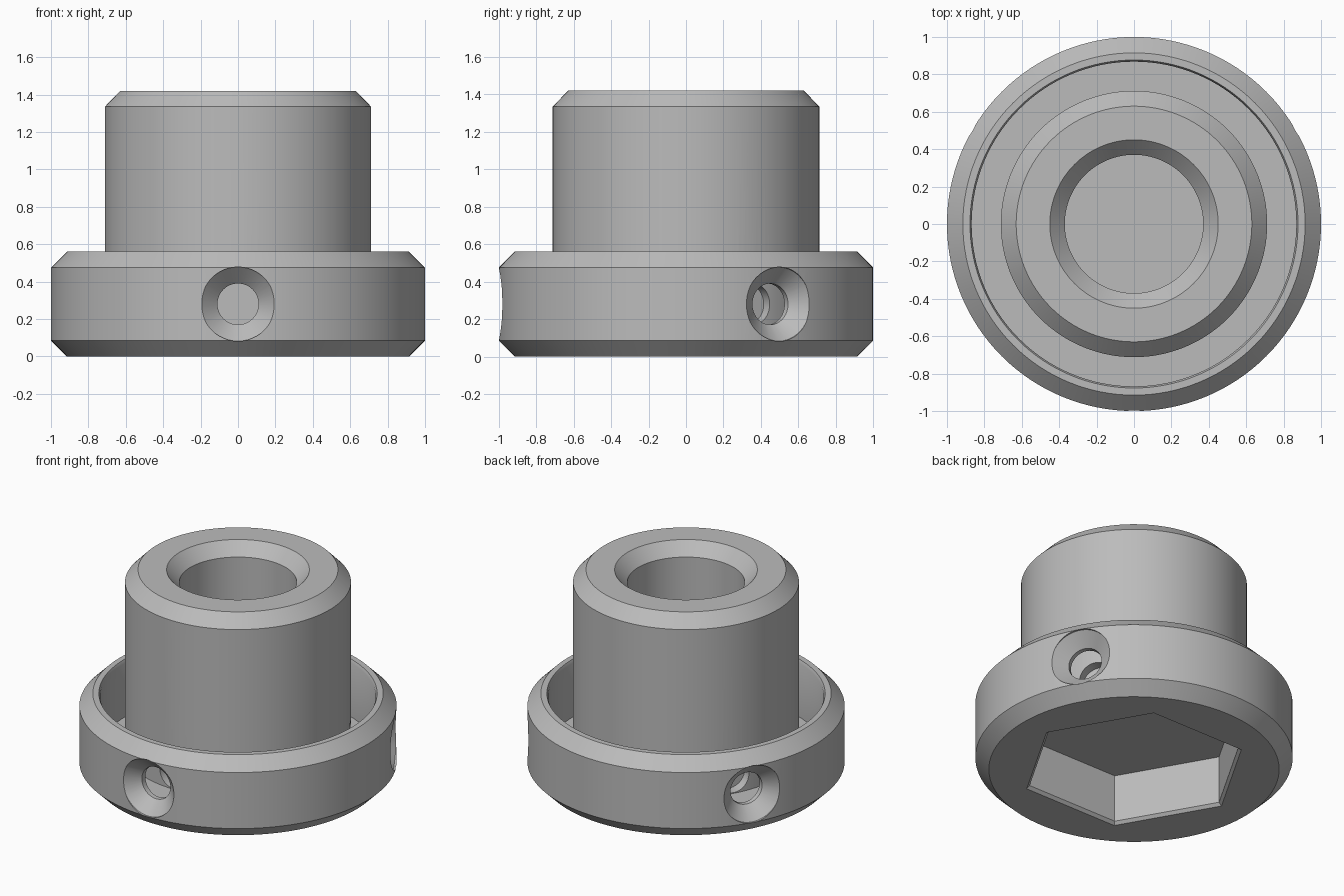
import bpy, bmesh, math
from mathutils import Matrix

cube = bpy.data.objects.get("Cube")
if cube:
    bpy.data.objects.remove(cube, do_unlink=True)

grey = bpy.data.materials.new("machined grey")
grey.use_nodes = True
colour = (0.5, 0.5, 0.5, 1)
grey.diffuse_color = colour
grey.node_tree.nodes["Principled BSDF"].inputs["Base Color"].default_value = colour


def lathe(name, profile, sides, matrix=Matrix()):
    """Revolve a (radius, height) profile about the z axis into a closed solid."""
    bm = bmesh.new()
    verts = [bm.verts.new((r, 0, z)) for r, z in profile]
    edges = [bm.edges.new(pair) for pair in zip(verts, verts[1:])]
    bmesh.ops.spin(bm, geom=verts + edges, cent=(0, 0, 0), axis=(0, 0, 1),
                   angle=math.tau, steps=sides, use_duplicate=False)
    bmesh.ops.remove_doubles(bm, verts=bm.verts, dist=0.0005)
    bmesh.ops.recalc_face_normals(bm, faces=bm.faces)
    bm.transform(matrix)
    mesh = bpy.data.meshes.new(name)
    bm.to_mesh(mesh)
    bm.free()
    mesh.materials.append(grey)
    obj = bpy.data.objects.new(name, mesh)
    bpy.context.collection.objects.link(obj)
    return obj


# Collar, channel, post and blind bore in one turned profile
body = lathe("collared_bushing", [
    (0, 0), (0.915, 0), (1, 0.085), (1, 0.475), (0.915, 0.56),
    (0.877, 0.56), (0.868, 0.54), (0.868, 0.165), (0.712, 0.165),
    (0.712, 1.335), (0.63, 1.42), (0.45, 1.42), (0.37, 1.335),
    (0.37, 0.55), (0, 0.55)], 128)

# Hexagonal socket with a small lead-in chamfer
cutters = [lathe("hex_socket_cutter", [
    (0, -0.1), (0.72, -0.1), (0.72, 0), (0.7, 0.02), (0.7, 0.35), (0, 0.35)], 6)]

# Three countersunk radial holes, evenly spaced, ending inside the post wall
for angle in (30, 150, 270):
    place = (Matrix.Translation((0, 0, 0.28))
             @ Matrix.Rotation(math.radians(angle), 4, 'Z')
             @ Matrix.Rotation(math.pi / 2, 4, 'Y'))
    cutters.append(lathe("radial_hole_cutter", [
        (0, 0.64), (0.11, 0.64), (0.11, 0.9), (0.198, 0.985),
        (0.198, 1.1), (0, 1.1)], 48, place))

# Cut the socket and holes, then drop the cutters
bpy.ops.object.select_all(action='DESELECT')
body.select_set(True)
bpy.context.view_layer.objects.active = body
for cutter in cutters:
    cutter.hide_render = True
    cut = body.modifiers.new("cut", 'BOOLEAN')
    cut.operation = 'DIFFERENCE'
    cut.solver = 'EXACT'
    cut.object = cutter
    bpy.ops.object.modifier_apply(modifier=cut.name)
    bpy.data.objects.remove(cutter, do_unlink=True)

# Smooth turned faces, crisp edges
bpy.ops.object.shade_smooth_by_angle(angle=math.radians(25))
